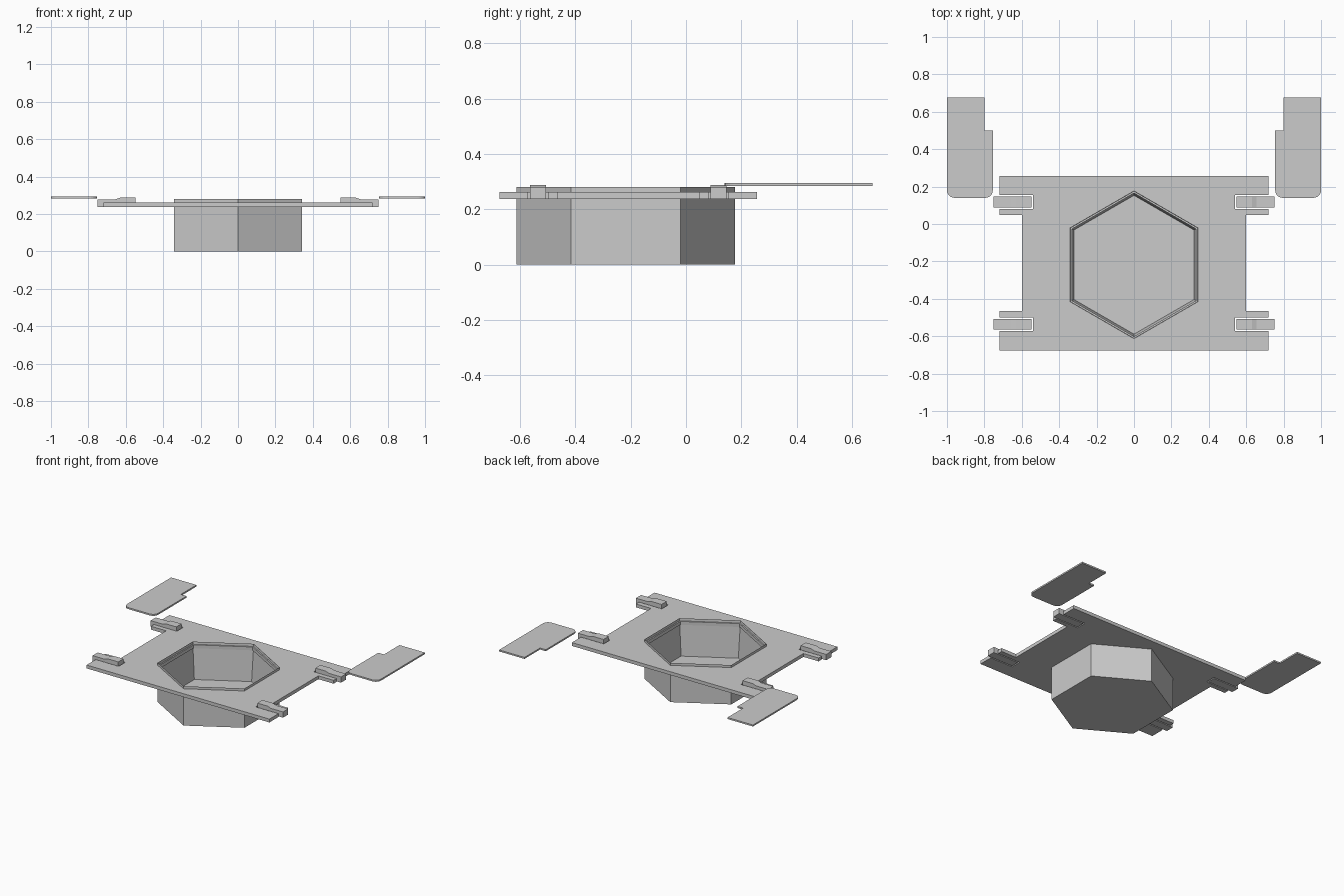
import bpy, bmesh, math
from mathutils import Vector

if "Cube" in bpy.data.objects:
    bpy.data.objects.remove(bpy.data.objects["Cube"])

CY, R = -0.218, 0.395          # hex cup centre and outer radius
Z0, Z1 = 0.238, 0.262          # plate bottom and top


def extrude(name, pts, vec, mirror=False, open_seam=False):
    """Extrude a closed 3D outline along vec, optionally mirrored over x."""
    bm = bmesh.new()
    face = bm.faces.new([bm.verts.new(p) for p in pts])
    res = bmesh.ops.extrude_face_region(bm, geom=[face])
    moved = [v for v in res["geom"] if isinstance(v, bmesh.types.BMVert)]
    bmesh.ops.translate(bm, verts=moved, vec=Vector(vec))
    bmesh.ops.recalc_face_normals(bm, faces=bm.faces)
    if open_seam:
        seam = [f for f in bm.faces if all(abs(v.co.x) < 1e-5 for v in f.verts)]
        bmesh.ops.delete(bm, geom=seam, context='FACES')
    mesh = bpy.data.meshes.new(name)
    bm.to_mesh(mesh)
    bm.free()
    ob = bpy.data.objects.new(name, mesh)
    bpy.context.collection.objects.link(ob)
    if mirror:
        ob.modifiers.new("Mirror", 'MIRROR').use_axis[0] = True
    return ob


def hexagon(r, z):
    return [(r * math.sin(i * math.pi / 3), CY + r * math.cos(i * math.pi / 3), z)
            for i in range(6)]


# Mounting plate: right half with clip slots and half of the hex opening
h = R - 0.012
hx = h * math.sqrt(3) / 2
outline = [(0, -0.675), (0.72, -0.675), (0.72, -0.573), (0.54, -0.573),
           (0.54, -0.499), (0.72, -0.499), (0.72, -0.464), (0.60, -0.464),
           (0.60, 0.048), (0.72, 0.048), (0.72, 0.081), (0.54, 0.081),
           (0.54, 0.154), (0.72, 0.154), (0.72, 0.256), (0, 0.256),
           (0, CY + h), (hx, CY + h / 2), (hx, CY - h / 2), (0, CY - h)]
extrude("mounting_plate", [(x, y, Z0) for x, y in outline],
        (0, 0, Z1 - Z0), True, True)

# Hexagonal cup: solid prism with its top inset and pushed down to the floor
cup = extrude("hex_cup", hexagon(R, 0), (0, 0, 0.28))
bm = bmesh.new()
bm.from_mesh(cup.data)
top = max(bm.faces, key=lambda f: f.calc_center_median().z)
bmesh.ops.inset_region(bm, faces=[top], thickness=0.024)
bmesh.ops.translate(bm, verts=top.verts, vec=(0, 0, -0.26))
bm.to_mesh(cup.data)
bm.free()

# Snap clips sitting in the slots
profile = [(0.548, Z0), (0.75, Z0), (0.75, 0.279), (0.655, 0.279),
           (0.63, 0.288), (0.548, 0.288)]
for label, y in (("front", -0.565), ("back", 0.088)):
    extrude(label + "_clips", [(x, y, z) for x, z in profile],
            (0, 0.058, 0), True)

# Side flaps with rounded front corners and a stepped back inner corner
rad, y0 = 0.04, 0.14
flap = [(0.80, 0.675), (0.80, 0.50), (0.755, 0.50)]
for cx, start in ((0.755 + rad, 180), (1 - rad, 270)):
    for i in range(7):
        a = math.radians(start + 15 * i)
        flap.append((cx + rad * math.cos(a), y0 + rad + rad * math.sin(a)))
flap.append((1, 0.675))
extrude("side_flaps", [(x, y, 0.284) for x, y in flap], (0, 0, 0.011), True)
